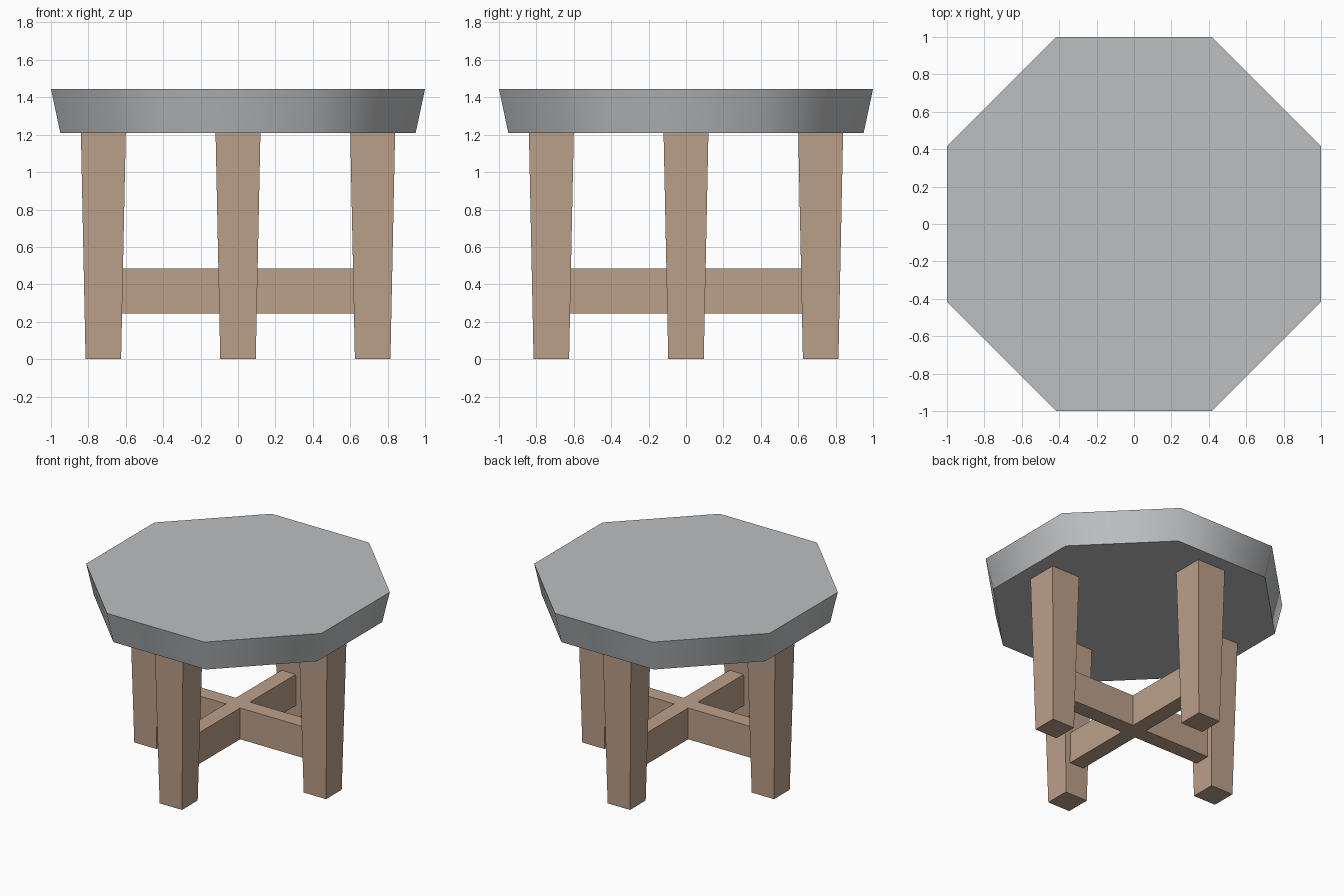
import bpy
import bmesh
from math import pi, cos

cube = bpy.data.objects.get("Cube")
if cube:
    bpy.data.objects.remove(cube, do_unlink=True)


def make_material(name, rgb):
    mat = bpy.data.materials.new(name)
    mat.use_nodes = True
    color = (*rgb, 1)
    mat.diffuse_color = color
    mat.node_tree.nodes["Principled BSDF"].inputs["Base Color"].default_value = color
    return mat


wood = make_material("brown wood", (0.50, 0.35, 0.255))
stone = make_material("grey top", (0.51, 0.52, 0.53))


def frustum(name, sides, low, high, z0, z1, mat, x=0, y=0):
    """Upright prism; low and high are half widths across the flats."""
    k = 1 / cos(pi / sides)
    bpy.ops.mesh.primitive_cone_add(vertices=sides, radius1=low * k, radius2=high * k,
                                    depth=z1 - z0, location=(x, y, (z0 + z1) / 2),
                                    rotation=(0, 0, pi / sides))
    obj = bpy.context.object
    obj.name = name
    obj.data.materials.append(mat)
    return obj


# Octagonal top, flaring upward, with softly shaded sides
top = frustum("table_top", 8, 0.95, 1.0, 1.21, 1.445, stone)
bpy.ops.object.shade_smooth_by_angle(angle=pi / 3.6)

# Four tapered legs
for side, x, y in (("front", 0, -1), ("back", 0, 1), ("left", 1, 0), ("right", -1, 0)):
    frustum(side + "_leg", 4, 0.095, 0.12, 0, 1.21, wood, x * 0.72, y * 0.72)

# Cross brace: a square core with four arms extruded to the legs
bm = bmesh.new()
bmesh.ops.create_cube(bm, size=1)
bmesh.ops.scale(bm, vec=(0.12, 0.12, 0.24), verts=bm.verts)
for face in [f for f in bm.faces if abs(f.normal.z) < 0.5]:
    direction = face.normal.copy()
    arm = bmesh.ops.extrude_discrete_faces(bm, faces=[face])["faces"][0]
    bmesh.ops.translate(bm, vec=direction * 0.58, verts=arm.verts)
mesh = bpy.data.meshes.new("cross_brace")
bm.to_mesh(mesh)
bm.free()
mesh.materials.append(wood)
brace = bpy.data.objects.new("cross_brace", mesh)
brace.location.z = 0.365
bpy.context.collection.objects.link(brace)
